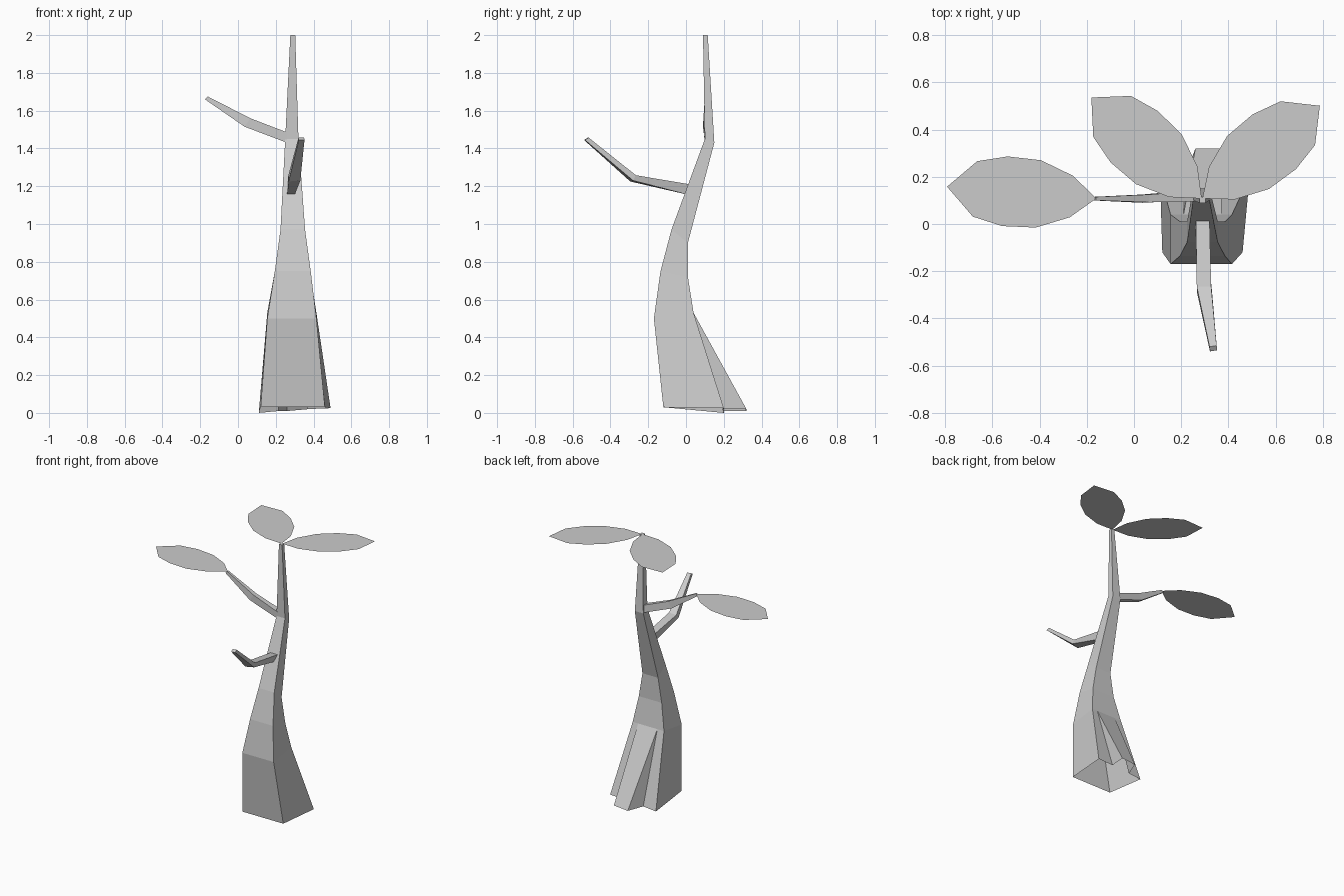
import bpy, math


def make(name, verts, faces):
    me = bpy.data.meshes.new(name)
    me.from_pydata(verts, [], faces)
    me.update()
    ob = bpy.data.objects.new(name, me)
    bpy.context.collection.objects.link(ob)
    return ob


def bridge(a, b):
    """Quads between two four-sided rings starting at vertex a and b."""
    return [(a + i, a + (i + 1) % 4, b + (i + 1) % 4, b + i) for i in range(4)]


# Trunk: four-sided sections (left x, right x, front y, front z, back y, back z)
sections = [
    (.155, .415, -.17, .50, .04, .53),
    (.195, .385, -.135, .75, .01, .72),
    (.225, .355, -.077, .97, .01, .90),
    (.25, .32, .10, 1.45, .15, 1.43),
    (.277, .303, .09, 2.0, .115, 2.0),
]
verts, faces = [], []
for l, r, fy, fz, by, bz in sections:
    verts += [(l, fy, fz), (r, fy, fz), (r, by, bz), (l, by, bz)]
for i in range(4):
    faces += bridge(4 * i, 4 * i + 4)
faces.append((16, 17, 18, 19))

# Root flare, open underneath: two crotch points, then the foot outline
verts += [(.37, .04, .53), (.21, .04, .53)]                      # 20, 21
verts += [(.12, -.12, .03), (.46, -.12, .03), (.49, .20, .025),  # 22-24
          (.365, .20, .02), (.375, .32, .02), (.26, .32, .01),   # 25-27
          (.215, .20, .01), (.11, .20, 0)]                       # 28, 29
faces[2] = (2, 20, 21, 3, 7, 6)
faces += [(22, 23, 1, 0), (23, 24, 2, 1), (24, 25, 20, 2), (25, 26, 20),
          (26, 27, 21, 20), (27, 28, 21), (28, 29, 3, 21), (29, 22, 0, 3)]
make("trunk", verts, faces)


def branch(name, rings):
    v = [p for ring in rings for p in ring]
    f = []
    for i in range(len(rings) - 1):
        f += bridge(4 * i, 4 * i + 4)
    f += [(3, 2, 1, 0), tuple(range(len(v) - 4, len(v)))]
    make(name, v, f)


# Front branch: bottom-left, bottom-right, top-right, top-left per ring
branch("front_branch", [
    [(.26, .01, 1.155), (.30, .01, 1.155), (.32, .02, 1.21), (.262, .02, 1.21)],
    [(.268, -.295, 1.225), (.33, -.28, 1.23), (.327, -.265, 1.258), (.266, -.265, 1.255)],
    [(.322, -.54, 1.445), (.352, -.535, 1.445), (.35, -.515, 1.457), (.32, -.52, 1.457)],
])

# Left branch: bottom-back, bottom-front, top-front, top-back per ring
branch("left_branch", [
    [(.26, .145, 1.43), (.26, .10, 1.43), (.26, .095, 1.485), (.26, .14, 1.485)],
    [(.035, .125, 1.515), (.035, .09, 1.515), (.065, .092, 1.56), (.065, .125, 1.56)],
    [(-.175, .115, 1.66), (-.175, .10, 1.66), (-.16, .10, 1.675), (-.16, .115, 1.675)],
])


# Flat leaves sharing one outline, turned about their stem point
half = [(.105, .088), (.246, .143), (.388, .148), (.515, .118)]
outline = [(0, 0)] + [(u, -w) for u, w in half] + [(.634, 0)] + [(u, w) for u, w in half[::-1]]


def leaf(name, base, tip):
    a = math.atan2(tip[1] - base[1], tip[0] - base[0])
    c, s = math.cos(a), math.sin(a)
    v = [(base[0] + u * c - w * s, base[1] + u * s + w * c, base[2]) for u, w in outline]
    make(name, v, [tuple(range(len(v)))])


leaf("left_leaf", (-.16, .108, 1.67), (-.79, .158))
leaf("back_left_leaf", (.287, .108, 2.0), (-.185, .54))
leaf("right_leaf", (.29, .108, 2.0), (.79, .503))
